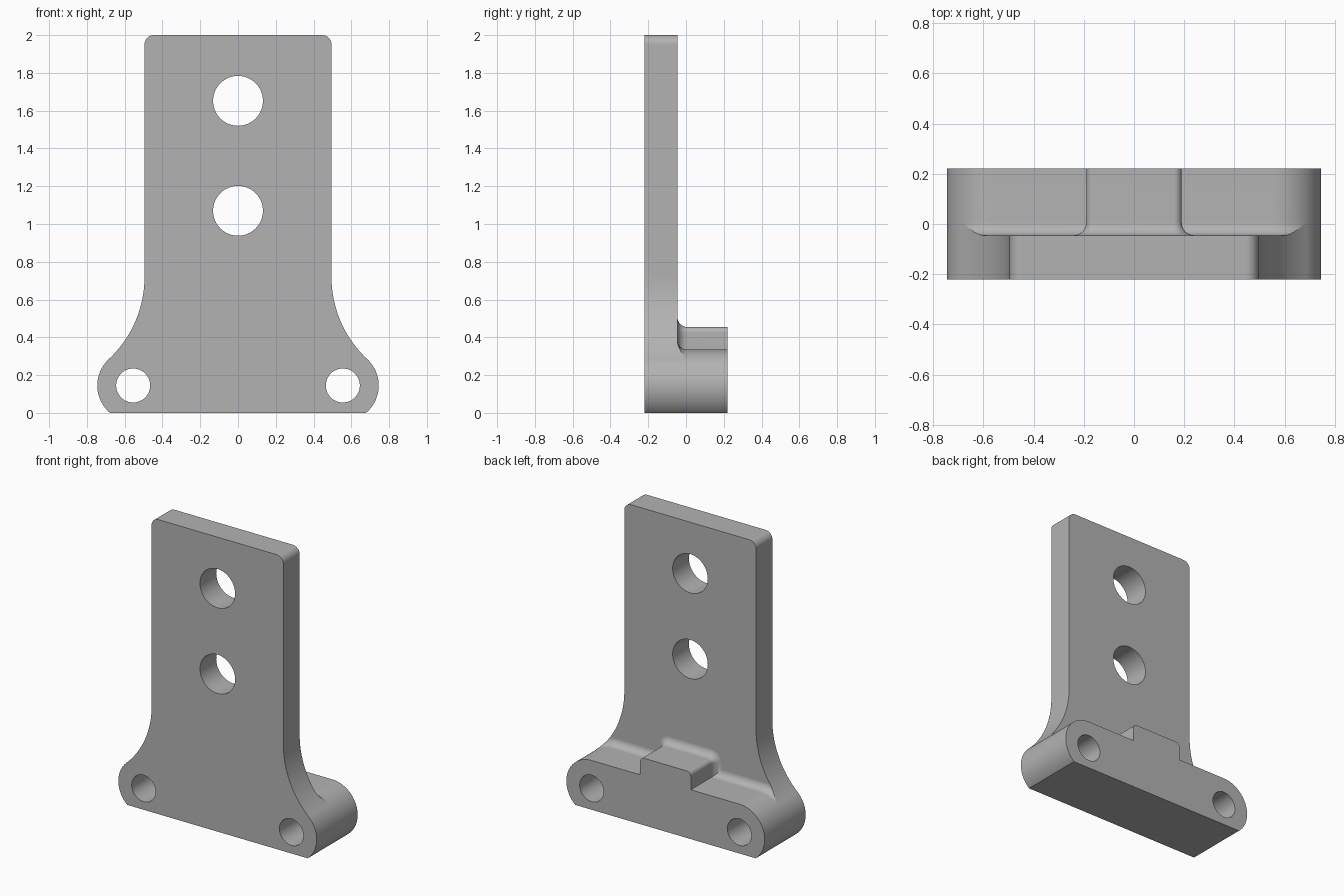
import bpy
import bmesh
from math import acos, asin, atan2, cos, hypot, pi, radians, sin
from mathutils import Matrix, Vector

if "Cube" in bpy.data.objects:
    bpy.data.objects.remove(bpy.data.objects["Cube"])

FRONT, STEP, BACK = -0.22, -0.045, 0.22      # depth planes
EAR_X, EAR_Z, EAR_R = 0.555, 0.145, 0.19     # rounded foot ends
HALF_W, FLARE_Z = 0.495, 0.72                # upright plate
FILLET, CORNER, HUMP_R = 0.05, 0.05, 0.03

# Flare radius that makes the plate edge tangent to the rounded foot end
gap_x, gap_z = EAR_X - HALF_W, FLARE_Z - EAR_Z
FLARE_R = (gap_x**2 + gap_z**2 - EAR_R**2) / (2 * (EAR_R + gap_x))
FLARE_X = HALF_W + FLARE_R
SPAN = FLARE_R + EAR_R
TANGENT = atan2(gap_z, FLARE_X - EAR_X)


def arc(cx, cz, r, a, b, n):
    return [(cx + r * cos(a + (b - a) * i / n), cz + r * sin(a + (b - a) * i / n))
            for i in range(n + 1)]


def triangle_angle(a, b, opposite):
    return acos(min(1, (a * a + b * b - opposite**2) / (2 * a * b)))


def mirrored(half):
    return half + [(-x, z) for x, z in reversed(half)]


def flare_end(d):
    return pi + TANGENT - triangle_angle(FLARE_R, SPAN, EAR_R + d)


def foot_side(d):
    """Rounded end plus the part of the flare below the fillet edge."""
    ear = arc(EAR_X, EAR_Z, EAR_R, asin(-EAR_Z / EAR_R), TANGENT, 40)
    flare = arc(FLARE_X, FLARE_Z, FLARE_R, pi + TANGENT, flare_end(d), 8)
    return ear + flare[1:]


def foot_top(d):
    """Top of the foot with its raised centre, offset outward by d."""
    r = EAR_R + d
    start = TANGENT + triangle_angle(SPAN, r, FLARE_R)
    z = EAR_Z + r
    return (arc(EAR_X, EAR_Z, r, start, pi / 2, 14)[1:]
            + [(0.19 + d, z)]
            + arc(0.16, 0.425, HUMP_R + d, 0, pi / 2, 8))


bm = bmesh.new()


def ring(points, y):
    return [bm.verts.new((x, y, z)) for x, z in points]


def bridge(a, b):
    for i in range(len(a)):
        j = (i + 1) % len(a)
        bm.faces.new((a[i], a[j], b[j], b[i]))


# Upright plate
side = foot_side(FILLET)
upper = (arc(FLARE_X, FLARE_Z, FLARE_R, flare_end(FILLET), pi, 32)[1:]
         + arc(HALF_W - CORNER, 2 - CORNER, CORNER, 0, pi / 2, 10))
outline = mirrored(side + upper)
front = ring(outline, FRONT)
bm.faces.new(front)
bridge(front, ring(outline, STEP))
back_points = mirrored([side[-1]] + upper) + mirrored(foot_top(FILLET))[::-1]
bm.faces.new(ring(back_points, STEP))

# Foot: fillet layers, then a straight run to the back
layers = [(STEP + FILLET * (1 - cos(t)), FILLET * (1 - sin(t)))
          for t in [radians(90 * i / 8) for i in range(9)]]
layers.append((BACK, 0))
previous = None
for y, d in layers:
    current = ring(mirrored(foot_side(d) + foot_top(max(d, 0))), y)
    if previous:
        bridge(previous, current)
    previous = current
bm.faces.new(previous)

bmesh.ops.remove_doubles(bm, verts=bm.verts, dist=0.00002)
bmesh.ops.dissolve_degenerate(bm, edges=bm.edges, dist=0.00001)
bmesh.ops.recalc_face_normals(bm, faces=bm.faces)
mesh = bpy.data.meshes.new("bracket")
bm.to_mesh(mesh)
bm.free()
bracket = bpy.data.objects.new("bracket", mesh)
bpy.context.collection.objects.link(bracket)

# Grey metal
grey = bpy.data.materials.new("grey_metal")
grey.use_nodes = True
colour = (0.45, 0.45, 0.45, 1)
grey.diffuse_color = colour
grey.node_tree.nodes["Principled BSDF"].inputs["Base Color"].default_value = colour
mesh.materials.append(grey)

# Bolt holes
cutter_bm = bmesh.new()
for x, z, r in ((0, 1.652, 0.132), (0, 1.07, 0.132),
                (EAR_X, EAR_Z, 0.09), (-EAR_X, EAR_Z, 0.09)):
    place = Matrix.Translation(Vector((x, 0, z))) @ Matrix.Rotation(pi / 2, 4, "X")
    bmesh.ops.create_cone(cutter_bm, cap_ends=True, segments=64, radius1=r,
                          radius2=r, depth=1, matrix=place)
cutter_mesh = bpy.data.meshes.new("hole_cutter")
cutter_bm.to_mesh(cutter_mesh)
cutter_bm.free()
cutter_mesh.materials.append(grey)
cutter = bpy.data.objects.new("hole_cutter", cutter_mesh)
bpy.context.collection.objects.link(cutter)
cutter.hide_render = True

bpy.ops.object.select_all(action="DESELECT")
bracket.select_set(True)
bpy.context.view_layer.objects.active = bracket
cut = bracket.modifiers.new("holes", "BOOLEAN")
cut.operation = "DIFFERENCE"
cut.solver = "EXACT"
cut.object = cutter
bpy.ops.object.modifier_apply(modifier=cut.name)
bpy.data.objects.remove(cutter)

# Smooth curves, crisp edges, flat large faces
bpy.ops.object.shade_smooth_by_angle(angle=radians(25))
normals = bracket.modifiers.new("weighted_normals", "WEIGHTED_NORMAL")
normals.keep_sharp = True
